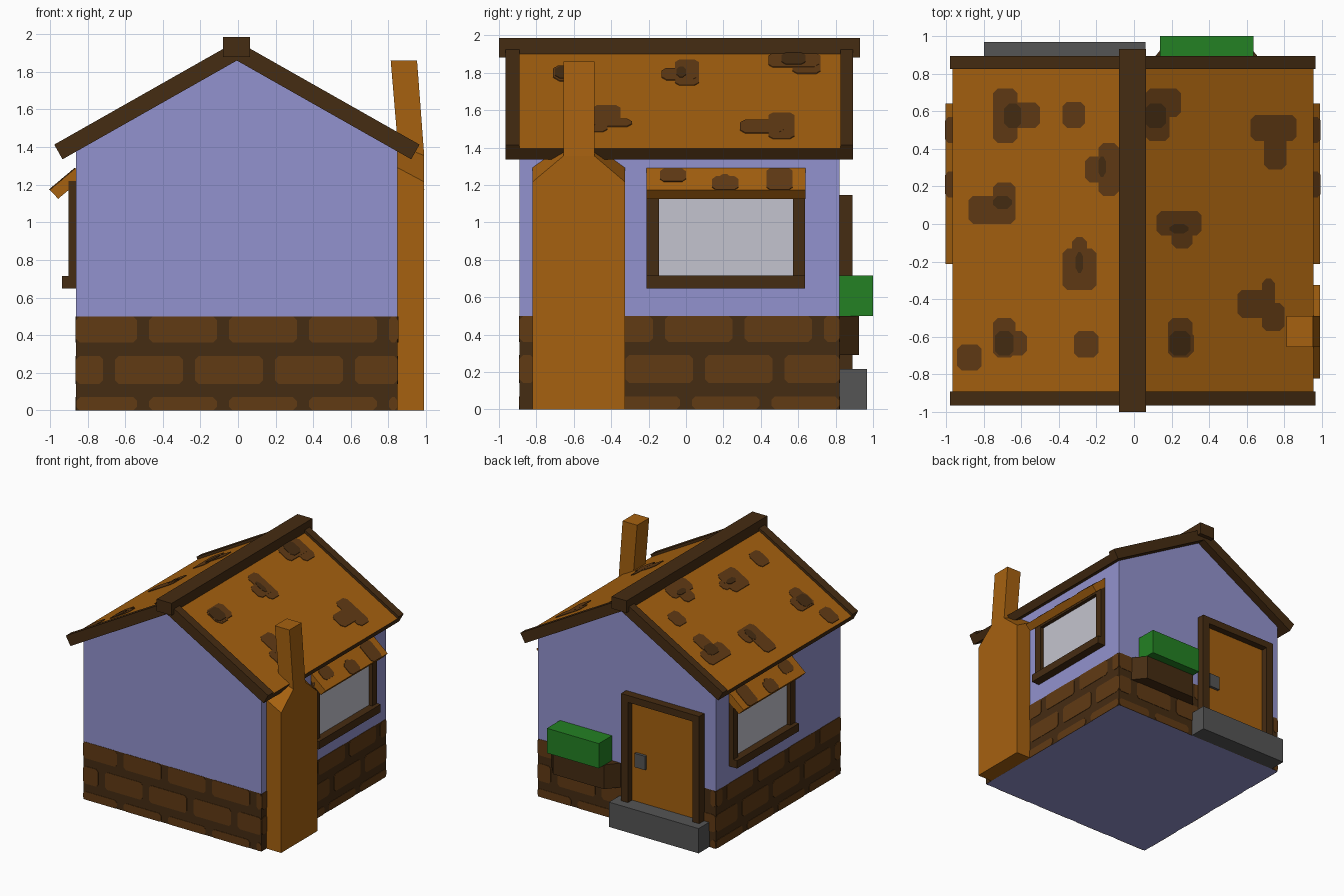
import bpy, bmesh
from mathutils import Vector

if "Cube" in bpy.data.objects:
    bpy.data.objects.remove(bpy.data.objects["Cube"])

XC, HW, YF, YB = -0.006, 0.855, -0.89, 0.82   # wall centre, half width, front, back


def material(name, rgb):
    m = bpy.data.materials.new(name)
    m.diffuse_color = (*rgb, 1)
    m.use_nodes = True
    m.node_tree.nodes["Principled BSDF"].inputs["Base Color"].default_value = m.diffuse_color
    return m


WALL = material("lavender plaster", (0.29, 0.29, 0.62))
ORANGE = material("orange wood", (0.38, 0.12, 0.005))
DARK = material("dark brown", (0.06, 0.025, 0.006))
MID = material("mid brown", (0.12, 0.043, 0.007))
GLASS = material("pale glass", (0.55, 0.55, 0.62))
GREY = material("grey stone", (0.09, 0.09, 0.09))
GREEN = material("green hedge", (0.017, 0.22, 0.017))


def loft(bm, a, b):
    """Close a solid between two matching rings of points."""
    ra, rb = [bm.verts.new(p) for p in a], [bm.verts.new(p) for p in b]
    n = len(ra)
    bm.faces.new(ra)
    bm.faces.new(rb[::-1])
    for i in range(n):
        bm.faces.new((ra[i], rb[i], rb[(i + 1) % n], ra[(i + 1) % n]))


def finish(name, bm, *mats, rule=None):
    bmesh.ops.recalc_face_normals(bm, faces=bm.faces)
    bm.normal_update()
    if rule:
        for f in bm.faces:
            f.material_index = rule(f)
    me = bpy.data.meshes.new(name)
    bm.to_mesh(me)
    bm.free()
    for m in mats:
        me.materials.append(m)
    ob = bpy.data.objects.new(name, me)
    bpy.context.collection.objects.link(ob)


def prism(name, pts, w0, w1, f, *mats, rule=None):
    """Extrude a 2D profile from w0 to w1; f places (u, v, w) in space."""
    bm = bmesh.new()
    loft(bm, [f(u, v, w0) for u, v in pts], [f(u, v, w1) for u, v in pts])
    finish(name, bm, *mats, rule=rule)


def box(name, x0, x1, y0, y1, z0, z1, *mats, rule=None):
    prism(name, [(x0, y0), (x1, y0), (x1, y1), (x0, y1)], z0, z1,
          lambda u, v, w: (u, v, w), *mats, rule=rule)


def plates(name, rects, mat, f, height, cu=0.025, cv=0.025):
    """Thin plates with clipped corners, given as (u0, u1, v0, v1)."""
    bm = bmesh.new()
    for i, (a, b, c, d) in enumerate(rects):
        p, q = min(cu, (b - a) / 3), min(cv, (d - c) / 3)
        ring = [(a + p, c), (b - p, c), (b, c + q), (b, d - q),
                (b - p, d), (a + p, d), (a, d - q), (a, c + q)]
        h = height + (i % 2) * 0.0008
        loft(bm, [f(u, v, -0.002) for u, v in ring], [f(u, v, h) for u, v in ring])
    finish(name, bm, mat)


def side_map(s):
    """Profile (distance from centre, z) extruded along y, on side s."""
    return lambda d, z, y: (XC + s * d, y, z)


# walls: mortar base and plastered gable
box("stone_base", XC - HW, XC + HW, YF, YB, 0, 0.5, DARK, WALL,
    rule=lambda f: int(f.normal.z < -0.5))
prism("gable_walls", [(-HW, 0.5), (HW, 0.5), (HW, 1.376), (0, 1.86), (-HW, 1.376)],
      YF, YB, side_map(1), WALL)

# bricks: three rows per wall, each row with its own joint position
walls = {
    "front": (lambda u, v, w: (u, YF - w, v), XC - HW, XC + HW, (-0.08, 0.165, -0.08)),
    "back": (lambda u, v, w: (u, YB + w, v), XC - HW, XC + HW, (0.07, -0.16, 0.07)),
    "right": (lambda u, v, w: (XC + HW + w, u, v), YF, YB, (0, 0.07, -0.145)),
    "left": (lambda u, v, w: (XC - HW - w, u, v), YF, YB, (0, 0.07, -0.145)),
}
for side, (f, lo, hi, joints) in walls.items():
    rects = []
    for (z0, z1), joint in zip(((0, 0.07), (0.14, 0.29), (0.36, 0.5)), joints):
        for k in range(-4, 4):
            a = max(lo, joint + k * 0.425 + 0.032)
            b = min(hi, joint + (k + 1) * 0.425 - 0.032)
            if b - a > 0.03:
                rects.append((a, b, z0, z1))
    plates(side + "_bricks", rects, MID, f, 0.003, 0.02, 0.02)


# roof slopes and gable trims
def slope(t):
    return [(0, 1.86), (0.927, 1.335), (0.927 + 0.49 * t, 1.335 + 0.87 * t),
            (0, 1.86 + 1.149 * t)]


for s, side in ((1, "right"), (-1, "left")):
    prism(side + "_roof_panel", slope(0.068), -0.9, 0.83, side_map(s), ORANGE, DARK,
          rule=lambda f: 0 if f.normal.z > 0.7 else 1)
    prism(side + "_front_trim", slope(0.09), -0.965, -0.89, side_map(s), DARK)
    prism(side + "_back_trim", slope(0.09), 0.825, 0.893, side_map(s), DARK)
box("ridge_beam", -0.08, 0.063, -1.0, 0.93, 1.88, 1.985, DARK)

# moss patches on the roof, laid out in plan
left_spots = [
    (-.75, -.62, .43, .72), (-.69, -.5, .51, .645), (-.38, -.26, .51, .65),
    (-.26, -.15, .22, .36), (-.19, -.08, .15, .43), (-.88, -.63, 0, .15),
    (-.75, -.63, .01, .22), (-.38, -.2, -.35, -.13), (-.33, -.25, -.34, -.07),
    (-.75, -.63, -.71, -.5), (-.75, -.57, -.7, -.57), (-.32, -.19, -.71, -.57),
    (-.94, -.81, -.78, -.64)]
right_spots = [
    (.06, .25, .57, .72), (.06, .19, .44, .71), (.62, .865, .44, .58),
    (.69, .81, .29, .52), (.12, .36, -.06, .07), (.2, .31, -.13, .06),
    (.55, .74, -.5, -.35), (.68, .75, -.5, -.29), (.68, .8, -.57, -.42),
    (.18, .31, -.71, -.5), (.19, .32, -.7, -.57)]
dark_spots = [
    (-.69, -.6, .51, .64), (-.19, -.15, .25, .36), (-.75, -.65, .08, .15),
    (-.31, -.27, -.26, -.15), (-.74, -.64, -.7, -.57), (.06, .17, .51, .64),
    (.19, .29, -.05, 0), (.19, .3, -.7, -.57)]


def on_roof(u, v, w):
    return (u, v, 1.938 - 0.566 * abs(u - XC) + w)


plates("left_roof_patches", left_spots, MID, on_roof, 0.004)
plates("right_roof_patches", right_spots, MID, on_roof, 0.004)
plates("dark_roof_patches", dark_spots, DARK, on_roof, 0.007)

# side windows with sill and awning
for s, side in ((1, "right"), (-1, "left")):
    def part(name, d, y0, y1, z0, z1, mat, s=s, side=side):
        prism(f"{side}_window_{name}", [(HW - 0.01, z0), (HW + d, z0), (HW + d, z1),
              (HW - 0.01, z1)], y0, y1, side_map(s), mat)
    part("glass", 0.008, -0.16, 0.59, 0.7, 1.17, GLASS)
    part("sill", 0.075, -0.212, 0.637, 0.647, 0.715, DARK)
    part("post_front", 0.04, -0.212, -0.145, 0.7, 1.22, DARK)
    part("post_back", 0.04, 0.573, 0.637, 0.7, 1.22, DARK)
    part("lintel", 0.04, -0.212, 0.637, 1.155, 1.22, DARK)
    prism(side + "_awning", [(HW, 1.29), (0.995, 1.172), (0.95, 1.125), (HW, 1.205)],
          -0.212, 0.64, side_map(s), ORANGE)
    plates(side + "_awning_patches",
           [(-0.14, 0, 0.05, 0.62), (0.14, 0.28, 0.4, 1), (0.175, 0.24, 0.3, 0.9),
            (0.43, 0.57, 0.03, 1)], MID,
           lambda u, t, w, s=s: (XC + s * (HW + 0.14 * t + 0.65 * w), u,
                                 1.29 - 0.118 * t + 0.76 * w), 0.004, 0.02, 0.12)

# chimney: wide stack, sloped shoulders, leaning flue
rings = [((0.84, 0.99), (-0.822, -0.325), (0, 0)),
         ((0.84, 0.99), (-0.822, -0.325), (1.295, 1.215)),
         ((0.85, 0.99), (-0.655, -0.49), (1.41, 1.355)),
         ((0.812, 0.952), (-0.655, -0.49), (1.86, 1.86))]
bm = bmesh.new()
loops = [[bm.verts.new(p) for p in ((x0, y0, zi), (x1, y0, zo), (x1, y1, zo), (x0, y1, zi))]
         for (x0, x1), (y0, y1), (zi, zo) in rings]
for a, b in zip(loops, loops[1:]):
    for i in range(4):
        bm.faces.new((a[i], a[(i + 1) % 4], b[(i + 1) % 4], b[i]))
bm.faces.new(loops[0])
bm.faces.new(loops[-1])
finish("chimney", bm, ORANGE)

# back door with frame, handle and step
box("door", -0.70, -0.05, YB - 0.01, YB + 0.012, 0.2, 1.1, ORANGE)
box("door_post_left", -0.75, -0.685, YB - 0.01, 0.89, 0.2, 1.145, DARK)
box("door_post_right", -0.065, 0.0, YB - 0.01, 0.89, 0.2, 1.145, DARK)
box("door_lintel", -0.75, 0.0, YB - 0.01, 0.89, 1.085, 1.145, DARK)
box("door_handle", -0.205, -0.105, YB, 0.855, 0.52, 0.64, GREY)
box("door_step", -0.798, 0.062, YB - 0.01, 0.967, 0, 0.215, GREY)

# planter with hedge
prism("planter", [(0.05, YB - 0.005), (0.72, YB - 0.005), (0.63, 0.925), (0.14, 0.925)],
      0.29, 0.5, lambda u, v, w: (u, v, w), DARK)
box("hedge", 0.137, 0.635, YB - 0.005, 1.0, 0.5, 0.715, GREEN)
